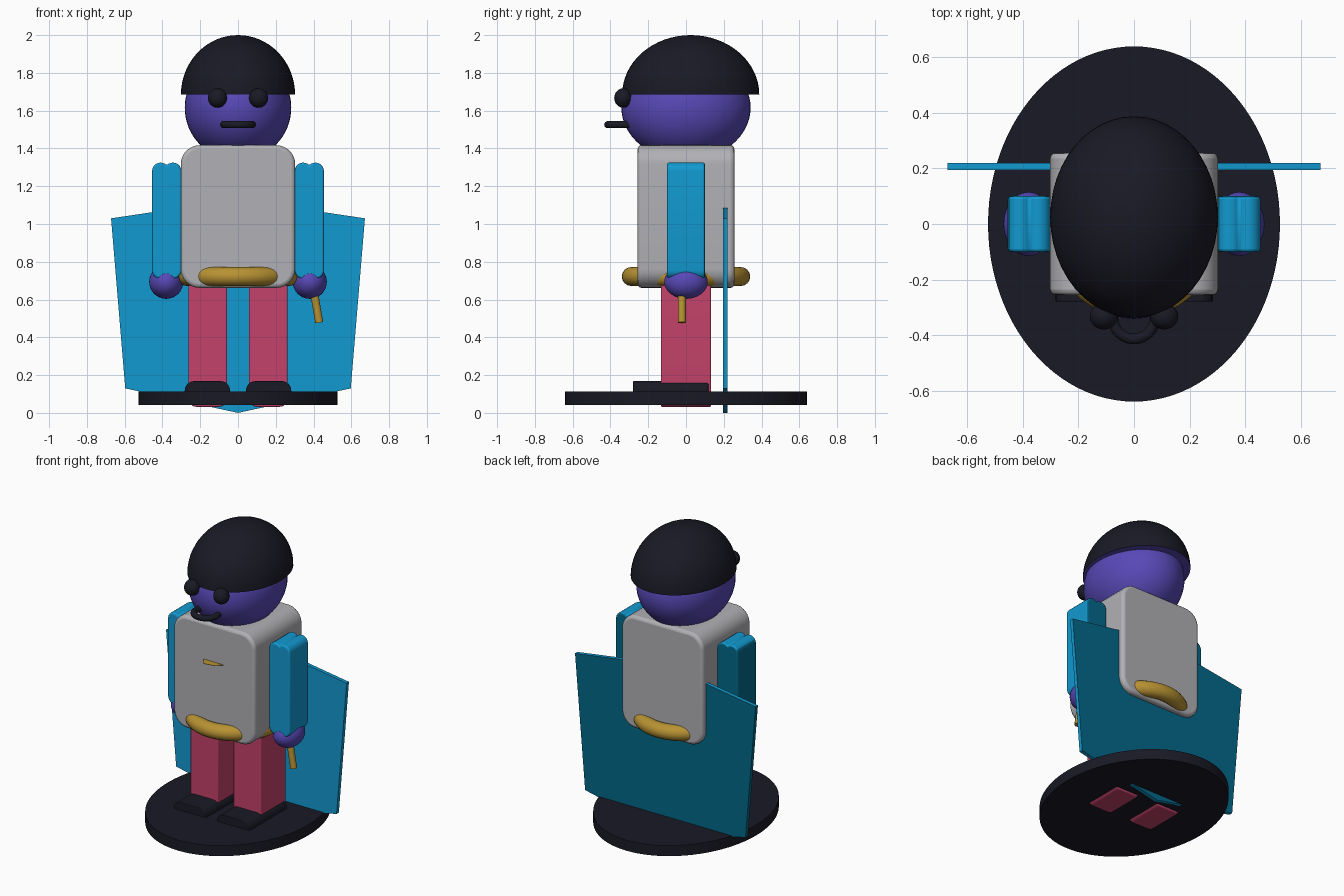
import bpy, bmesh, math
from mathutils import Vector

if "Cube" in bpy.data.objects:
    bpy.data.objects.remove(bpy.data.objects["Cube"], do_unlink=True)


def material(name, rgb):
    m = bpy.data.materials.new(name)
    m.use_nodes = True
    m.diffuse_color = (*rgb, 1)
    m.node_tree.nodes["Principled BSDF"].inputs["Base Color"].default_value = (*rgb, 1)
    return m


DARK = material("charcoal", (0.010, 0.010, 0.019))
PURPLE = material("purple", (0.097, 0.065, 0.47))
GREY = material("light grey", (0.44, 0.44, 0.465))
BLUE = material("bright blue", (0.006, 0.32, 0.63))
TEAL = material("deep teal", (0.001, 0.14, 0.25))
RED = material("raspberry", (0.55, 0.055, 0.145))
GOLD = material("gold", (0.48, 0.29, 0.033))


def finish(name, bm, mat, bevel=0):
    bmesh.ops.recalc_face_normals(bm, faces=bm.faces)
    mesh = bpy.data.meshes.new(name)
    bm.to_mesh(mesh)
    bm.free()
    mesh.materials.append(mat)
    ob = bpy.data.objects.new(name, mesh)
    bpy.context.collection.objects.link(ob)
    if bevel:
        mod = ob.modifiers.new("soft edges", "BEVEL")
        mod.width, mod.segments = bevel, 3
        mod.limit_method, mod.angle_limit = "ANGLE", math.radians(50)
    bpy.ops.object.select_all(action="DESELECT")
    ob.select_set(True)
    bpy.context.view_layer.objects.active = ob
    bpy.ops.object.shade_smooth_by_angle(angle=math.radians(35))
    return ob


def recolour(ob, mat, rule):
    """Give a second colour to the faces whose normal fits the rule."""
    ob.data.materials.append(mat)
    for p in ob.data.polygons:
        if rule(p.normal):
            p.material_index = 1


def away(n):
    return n.y > 0.6 or n.x < -0.8


def prism(name, points, y0, y1, mat, bevel=0):
    """Extrude an x-z outline from y0 to y1."""
    bm = bmesh.new()
    face = bm.faces.new([bm.verts.new((x, y0, z)) for x, z in points])
    new = bmesh.ops.extrude_face_region(bm, geom=[face])["geom"]
    verts = [v for v in new if isinstance(v, bmesh.types.BMVert)]
    bmesh.ops.translate(bm, verts=verts, vec=(0, y1 - y0, 0))
    return finish(name, bm, mat, bevel)


def arc(cx, cz, r, start, end, n=8):
    angles = [math.radians(start + (end - start) * i / n) for i in range(n + 1)]
    return [(cx + r * math.cos(a), cz + r * math.sin(a)) for a in angles]


def rounded(x0, x1, z0, z1, r):
    return (arc(x1 - r, z1 - r, r, 0, 90) + arc(x0 + r, z1 - r, r, 90, 180)
            + arc(x0 + r, z0 + r, r, 180, 270) + arc(x1 - r, z0 + r, r, 270, 360))


def ball(name, centre, radii, mat, cut=False):
    """Ellipsoid, optionally just its closed upper half."""
    bm = bmesh.new()
    bmesh.ops.create_uvsphere(bm, u_segments=48, v_segments=32, radius=1)
    if cut:
        geom = bm.verts[:] + bm.edges[:] + bm.faces[:]
        bmesh.ops.bisect_plane(bm, geom=geom, plane_co=(0, 0, 0),
                               plane_no=(0, 0, 1), clear_inner=True)
        bmesh.ops.holes_fill(bm, edges=[e for e in bm.edges if e.is_boundary])
    bmesh.ops.scale(bm, verts=bm.verts, vec=radii)
    bmesh.ops.translate(bm, verts=bm.verts, vec=centre)
    return finish(name, bm, mat)


def ring(name, centre, rx, ry, r, mat):
    """Horizontal elliptical tube."""
    n, k = 48, 16
    bm = bmesh.new()
    loops = []
    for i in range(n):
        a = math.tau * i / n
        loop = []
        for j in range(k):
            b = math.tau * j / k
            off = r * math.cos(b)
            p = Vector(((rx + off) * math.cos(a), (ry + off) * math.sin(a), r * math.sin(b)))
            loop.append(bm.verts.new(p + Vector(centre)))
        loops.append(loop)
    for i in range(n):
        p, q = loops[i], loops[(i + 1) % n]
        for j in range(k):
            bm.faces.new((p[j], q[j], q[(j + 1) % k], p[(j + 1) % k]))
    return finish(name, bm, mat)


def rod(name, start, end, rx, ry, mat, sides=24):
    """Straight cylinder with an oval section."""
    a, b = Vector(start), Vector(end)
    bm = bmesh.new()
    bmesh.ops.create_cone(bm, cap_ends=True, segments=sides, radius1=1,
                          radius2=1, depth=(b - a).length)
    bmesh.ops.scale(bm, verts=bm.verts, vec=(rx, ry, 1))
    turn = Vector((0, 0, 1)).rotation_difference(b - a).to_matrix()
    bmesh.ops.rotate(bm, verts=bm.verts, cent=(0, 0, 0), matrix=turn)
    bmesh.ops.translate(bm, verts=bm.verts, vec=(a + b) / 2)
    return finish(name, bm, mat)


# Oval stand
rod("stand", (0, 0, 0.043), (0, 0, 0.114), 0.526, 0.64, DARK, sides=96)

# Torso, belt and small chest flap
prism("torso", rounded(-0.303, 0.303, 0.662, 1.417, 0.1), -0.256, 0.256, GREY, 0.02)
ring("belt", (0, 0, 0.722), 0.27, 0.29, 0.05, GOLD)
flap = bmesh.new()
corners = [(-0.08, -0.25), (0.08, -0.25), (0.026, -0.3), (-0.04, -0.31)]
low = [flap.verts.new((x, y, 1.163)) for x, y in corners]
high = [flap.verts.new((x, y, 1.165)) for x, y in corners]
flap.faces.new(low)
flap.faces.new(high)
for i in range(4):
    j = (i + 1) % 4
    flap.faces.new((low[i], low[j], high[j], high[i]))
finish("chest_flap", flap, GOLD)

# Head, cap with a skin-coloured underside, and mouth
ball("head", (0, 0, 1.616), (0.282, 0.342, 0.28), PURPLE)
cap = ball("cap", (0, 0.025, 1.685), (0.302, 0.363, 0.315), DARK, cut=True)
recolour(cap, PURPLE, lambda n: n.z < -0.9)
ring("mouth", (0, -0.338, 1.526), 0.076, 0.076, 0.019, DARK)

# Cape board passing through the back, with a deeper lining behind
cape = prism("cape", [(-0.672, 1.03), (0, 1.13), (0.672, 1.03), (0.597, 0.13),
                      (0, 0), (-0.597, 0.13)], 0.195, 0.22, BLUE)
recolour(cape, TEAL, away)

# Paired parts
for side, s in (("left", 1), ("right", -1)):
    ball(side + "_eye", (s * 0.109, -0.333, 1.667), (0.05, 0.047, 0.051), DARK)

    # Arm outline with two round lobes at each end
    r, inner, outer = 0.045, 0.345, 0.41
    dip = math.degrees(math.acos((outer - inner) / 2 / r))
    outline = (arc(outer, 1.28, r, 0, 180 - dip) + arc(inner, 1.28, r, dip, 180)[1:]
               + arc(inner, 0.755, r, 180, 360 - dip) + arc(outer, 0.755, r, 180 + dip, 360)[1:])
    arm = prism(side + "_arm", [(s * x, z) for x, z in outline], -0.1, 0.1, BLUE, 0.01)
    recolour(arm, TEAL, away)
    ball(side + "_hand", (s * 0.38, 0, 0.694), (0.09, 0.115, 0.09), PURPLE)

    prism(side + "_leg", rounded(s * 0.16 - 0.103, s * 0.16 + 0.103, 0.032, 0.75, 0.045),
          -0.133, 0.133, RED, 0.008)
    prism(side + "_foot", rounded(s * 0.162 - 0.12, s * 0.162 + 0.12, 0.06, 0.168, 0.05),
          -0.28, 0.118, DARK, 0.004)

# Short stick in the left hand
rod("stick", (0.4, -0.022, 0.655), (0.43, -0.022, 0.478), 0.021, 0.021, GOLD)
